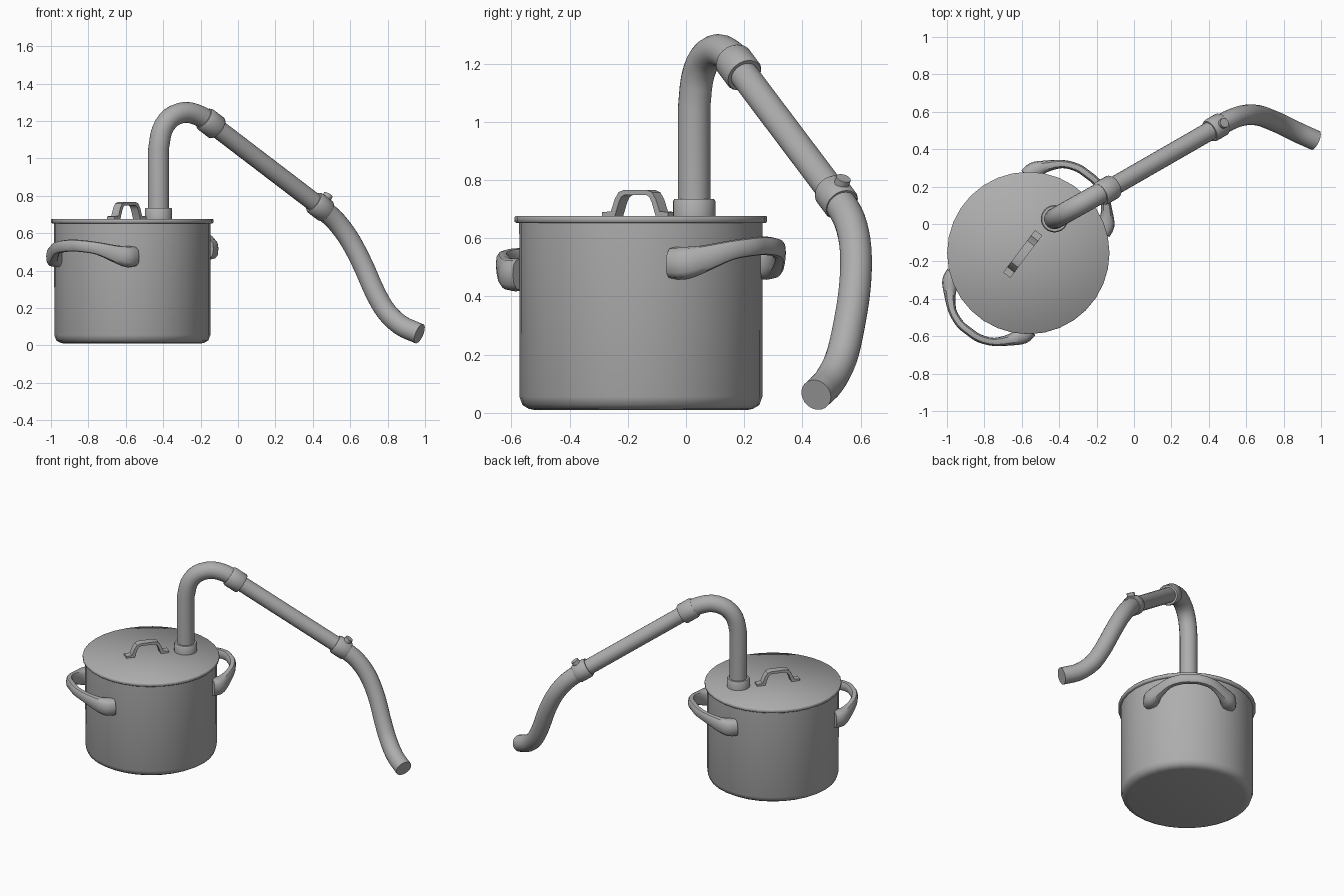
import bpy, bmesh, math
from mathutils import Vector

if "Cube" in bpy.data.objects:
    bpy.data.objects.remove(bpy.data.objects["Cube"])

steel = bpy.data.materials.new("grey steel")
steel.diffuse_color = (0.42, 0.42, 0.42, 1)
steel.use_nodes = True
steel.node_tree.nodes["Principled BSDF"].inputs["Base Color"].default_value = steel.diffuse_color

POT = Vector((-0.565, -0.155, 0))      # pot axis
PIPE = Vector((-0.425, 0.028, 0))      # riser axis
H = Vector((0.872, 0.489, 0))          # horizontal heading of the pipe
PERP = Vector((-0.489, 0.872, 0))
UP = Vector((0, 0, 1))
A = math.radians(53)                   # heading of the pot handles
U = Vector((math.cos(A), math.sin(A), 0))
T = Vector((-math.sin(A), math.cos(A), 0))


def finish(name, bm, angle=40):
    bmesh.ops.recalc_face_normals(bm, faces=bm.faces)
    me = bpy.data.meshes.new(name)
    bm.to_mesh(me)
    bm.free()
    ob = bpy.data.objects.new(name, me)
    bpy.context.collection.objects.link(ob)
    me.materials.append(steel)
    bpy.ops.object.select_all(action='DESELECT')
    bpy.context.view_layer.objects.active = ob
    ob.select_set(True)
    bpy.ops.object.shade_smooth_by_angle(angle=math.radians(angle))
    return ob


def skin(name, rings, angle=40):
    """Bridge equal rings of points and cap both ends."""
    bm = bmesh.new()
    rows = [[bm.verts.new(p) for p in r] for r in rings]
    n = len(rows[0])
    for a, b in zip(rows, rows[1:]):
        for i in range(n):
            bm.faces.new((a[i], a[(i + 1) % n], b[(i + 1) % n], b[i]))
    bm.faces.new(rows[0])
    bm.faces.new(rows[-1])
    return finish(name, bm, angle)


def lathe(name, centre, profile, n=32, angle=40):
    return skin(name, [[centre + Vector((r * math.cos(2 * math.pi * i / n),
                                         r * math.sin(2 * math.pi * i / n), z))
                        for i in range(n)] for r, z in profile], angle)


def smooth_path(pts, steps):
    """Catmull-Rom through vectors of any size."""
    if steps == 1:
        return pts
    p = [pts[0] * 2 - pts[1]] + pts + [pts[-1] * 2 - pts[-2]]
    out = []
    for a, b, c, d in zip(p, p[1:], p[2:], p[3:]):
        for k in range(steps):
            t = k / steps
            out.append(0.5 * (2 * b + (c - a) * t + (2 * a - 5 * b + 4 * c - d) * t * t
                              + (3 * b - a - 3 * c + d) * t ** 3))
    return out + [pts[-1]]


def sweep(name, pts, ref, n=16, steps=1, power=1.0, angle=40):
    """Tube through (position, half width, half height) points."""
    pts = smooth_path([Vector((*p, w, h)) for p, w, h in pts], steps)
    pos = [Vector(p[:3]) for p in pts]
    rings = []
    for k, p in enumerate(pos):
        tan = (pos[min(k + 1, len(pos) - 1)] - pos[max(k - 1, 0)]).normalized()
        v = (ref - tan * ref.dot(tan)).normalized()
        s = tan.cross(v)
        ring = []
        for i in range(n):
            a = 2 * math.pi * i / n
            c, d = math.cos(a), math.sin(a)
            ring.append(p + s * math.copysign(abs(c) ** power, c) * pts[k][3]
                        + v * math.copysign(abs(d) ** power, d) * pts[k][4])
        rings.append(ring)
    return skin(name, rings, angle)


# pot body and lid
lathe("pot_body", POT, [(0.365, 0.01), (0.385, 0.014), (0.407, 0.027),
                        (0.417, 0.055), (0.418, 0.655)], angle=60)
lathe("lid", POT, [(0.428, 0.652), (0.434, 0.657), (0.434, 0.672), (0.430, 0.677)], angle=180)

# two side handles, flared into pads at the wall
half = [(0.325, 0.245, 0.515, 0.050, 0.055), (0.372, 0.238, 0.515, 0.048, 0.056),
        (0.425, 0.205, 0.530, 0.032, 0.046), (0.490, 0.140, 0.558, 0.022, 0.034),
        (0.522, 0.065, 0.570, 0.022, 0.032)]
full = half + [(0.526, 0, 0.574, 0.022, 0.032)] + [(r, -t, z, w, h) for r, t, z, w, h in half[::-1]]
for name, sign, drop in (("back_handle", 1, 0), ("front_handle", -1, 0.04)):
    sweep(name, [(POT + sign * (U * r + T * t) + UP * (z - drop), w, h)
                 for r, t, z, w, h in full], UP, n=12, steps=3, power=0.75)

# lid handle: bent flat strip
LH = Vector((-0.595, -0.160, 0))
arch = [(0.142, 0.676), (0.142, 0.690), (0.105, 0.692), (0.088, 0.735), (0.072, 0.758), (0.050, 0.766)]
under = [(0.046, 0.749), (0.060, 0.742), (0.070, 0.725), (0.088, 0.676)]
outline = (arch + [(-s, z) for s, z in arch[::-1]]
           + [(-s, z) for s, z in under[::-1]] + under)
skin("lid_handle", [[LH + U * s + UP * z + T * side for s, z in outline]
                    for side in (-0.024, 0.024)], 35)

# riser pipe with base collar and elbow
lathe("riser_collar", PIPE, [(0.073, 0.672), (0.073, 0.728), (0.068, 0.735)], 24)
bend = [(0, 0.67), (0, 1.05), (0.022, 1.15), (0.077, 1.218), (0.165, 1.246), (0.255, 1.226), (0.318, 1.187)]
arc = smooth_path([Vector(p) for p in bend[1:]], 3)
sweep("riser_pipe", [(PIPE + H * s + UP * z, 0.056, 0.056) for s, z in [bend[0]] + [tuple(p) for p in arc]],
      PERP, n=20)

# straight arm and its couplings
P1 = Vector((-0.150, 0.178, 1.190))
P2 = Vector((0.440, 0.517, 0.740))
D = (P2 - P1).normalized()
sweep("straight_arm", [(P1, 0.050, 0.050), (P2, 0.050, 0.050)], PERP, n=20)
for name, c, r, a, b in (("upper_coupling", P1, 0.067, -0.045, 0.055),
                         ("lower_coupling", P2, 0.064, -0.050, 0.045)):
    sweep(name, [(c + D * t, q, q) for t, q in ((a, r - 0.006), (a + 0.012, r), (b - 0.008, r), (b, r - 0.005))],
          PERP, n=20)

# clamp knob on the lower coupling
N = PERP.cross(D).normalized()
N = N if N.z > 0 else -N
K = P2 + D * 0.005
sweep("clamp_knob", [(K + N * t, 0.026, 0.026) for t in (0.03, 0.083)], PERP, n=12)

# curved drain hose
hose = [P2, (0.525, 0.562, 0.662), (0.600, 0.583, 0.560), (0.668, 0.580, 0.430), (0.730, 0.558, 0.290),
        (0.790, 0.532, 0.185), (0.870, 0.492, 0.108), (0.970, 0.447, 0.062)]
sweep("drain_hose", [(Vector(p), 0.055, 0.055) for p in hose], PERP, n=20, steps=4)
